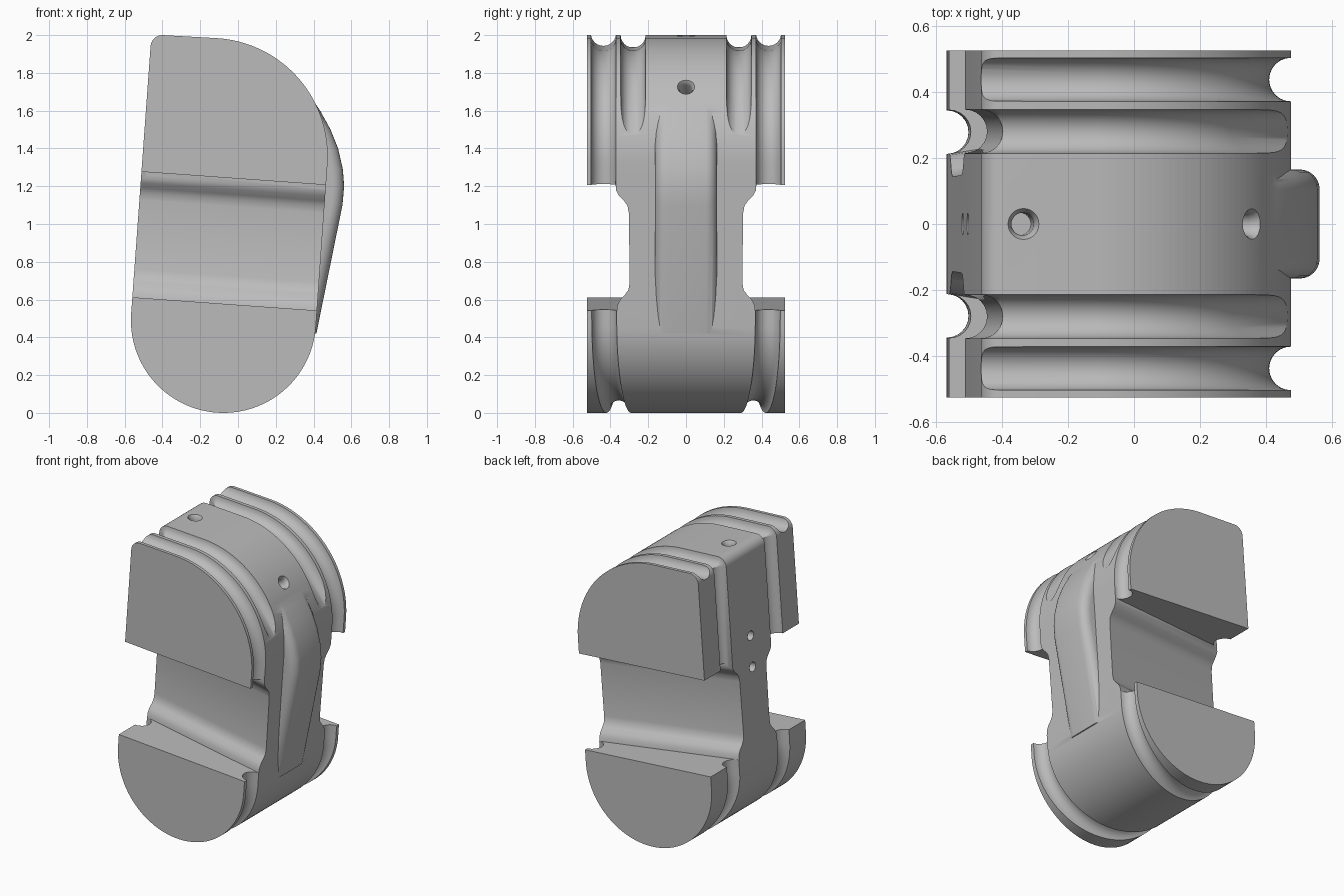
import bpy, bmesh, math
from mathutils import Vector, Matrix

if "Cube" in bpy.data.objects:
    bpy.data.objects.remove(bpy.data.objects["Cube"], do_unlink=True)

metal = bpy.data.materials.new("grey_metal")
metal.use_nodes = True
GREY = (0.5, 0.5, 0.5, 1)
metal.diffuse_color = GREY
metal.node_tree.nodes["Principled BSDF"].inputs["Base Color"].default_value = GREY

HALF = 0.525                      # half depth of the block
TILT = math.radians(4.1)          # lean of the block
TOP, TOP_R = Vector((-0.15, 1.36)), 0.625
LOW, LOW_R = Vector((-0.077, 0.49)), 0.49
CORNER, CORNER_R = Vector((-0.4, 1.937)), 0.063


def arc(centre, r, a, b, n):
    """Points on a circle in the x-z plane, angles in degrees plus the lean."""
    out = []
    for i in range(n + 1):
        t = math.radians(a + (b - a) * i / n) - TILT
        out.append(centre + r * Vector((math.cos(t), math.sin(t))))
    return out


def make(name, bm):
    bmesh.ops.recalc_face_normals(bm, faces=bm.faces)
    mesh = bpy.data.meshes.new(name)
    bm.to_mesh(mesh)
    bm.free()
    mesh.materials.append(metal)
    ob = bpy.data.objects.new(name, mesh)
    bpy.context.collection.objects.link(ob)
    return ob


def loft(name, rings):
    """Closed skin through equal rings of 3D points."""
    bm = bmesh.new()
    rows = [[bm.verts.new(p) for p in ring] for ring in rings]
    n = len(rows[0])
    for a, b in zip(rows, rows[1:]):
        for i in range(n):
            bm.faces.new((a[i], a[(i + 1) % n], b[(i + 1) % n], b[i]))
    bm.faces.new(rows[0])
    bm.faces.new(rows[-1])
    return make(name, bm)


def prism(name, outline, half):
    return loft(name, [[(p.x, y, p.y) for p in outline] for y in (-half, half)])


def tube(name, path, depth_of, r=0.066, n=24):
    """Round bar following an x-z path, with its y given by depth_of(x)."""
    rings = []
    for i, p in enumerate(path):
        t = (path[min(i + 1, len(path) - 1)] - path[max(i - 1, 0)]).normalized()
        ring = []
        for k in range(n):
            a = 2 * math.pi * k / n
            c, s = r * math.cos(a), r * math.sin(a)
            ring.append((p.x - t.y * c, depth_of(p.x) + s, p.y + t.x * c))
        rings.append(ring)
    return loft(name, rings)


def combine(target, other, operation="DIFFERENCE"):
    mod = target.modifiers.new("combine", "BOOLEAN")
    mod.operation, mod.solver, mod.object = operation, "EXACT", other
    graph = bpy.context.evaluated_depsgraph_get()
    mesh = bpy.data.meshes.new_from_object(target.evaluated_get(graph))
    target.modifiers.clear()
    target.data = mesh
    bpy.data.objects.remove(other, do_unlink=True)


# Main block
upper_arc = arc(TOP, TOP_R, 0, 90, 40)
corner_arc = arc(CORNER, CORNER_R, 90, 180, 10)
lower_arc = arc(LOW, LOW_R, 180, 360, 64)
body = prism("pivot_block", upper_arc + corner_arc + lower_arc, HALF)

# Raised rib on the curved side
crest = [Vector(p) for p in ((0.2, 1.7), (0.31, 1.77), (0.37, 1.695), (0.435, 1.6),
                             (0.49, 1.5), (0.53, 1.4), (0.555, 1.29), (0.562, 1.2),
                             (0.553, 1.1), (0.415, 0.42), (0.2, 0.42))]
rib = prism("rib", crest, 0.165)
bm = bmesh.new()
bm.from_mesh(rib.data)
rim = [e for e in bm.edges if abs(e.verts[0].co.y - e.verts[1].co.y) < 0.01
       and min(v.co.x for v in e.verts) > 0.25]
bmesh.ops.bevel(bm, geom=rim, offset=0.06, segments=6, profile=0.5, affect="EDGES")
bm.to_mesh(rib.data)
bm.free()
combine(body, rib, "UNION")


# Waist pockets narrow towards the flat side
def slant(x):
    return 0.158 * (x - 0.44)


step = [(0.37, 0), (0.366, 0.03), (0.35, 0.06), (0.325, 0.085), (0.307, 0.11), (0.3, 0.15)]
section = ([(1, 1.24)] + [(y, 1.24 - d) for y, d in step]
           + [(y, 0.572 + d) for y, d in reversed(step)] + [(1, 0.572)])
for side in (-1, 1):
    rings = [[(x, side * (y + slant(x)), z - x * math.tan(TILT)) for y, z in section]
             for x in (-0.9, 0.9)]
    combine(body, loft("pocket_cutter", rings))

# Rounded channels
down = Vector((-math.sin(TILT), -math.cos(TILT)))
across = Vector((-math.cos(TILT), math.sin(TILT)))
outer = [upper_arc[0] + down * 0.15] + upper_arc + [upper_arc[-1] + across * 0.6]
swept = arc(TOP, TOP_R, 40, 90, 24)
leave = (swept[0] - swept[1]).normalized()
inner = [swept[0] + leave * 0.6] + swept + corner_arc + [corner_arc[-1] + down * 0.75]
lower = [lower_arc[0] - down * 0.15] + lower_arc + [lower_arc[-1] - down * 0.15]
for side in (-1, 1):
    for path, depth_of in ((outer, lambda x: 0.437), (inner, lambda x: 0.28),
                           (lower, lambda x: 0.437 + slant(x))):
        combine(body, tube("channel_cutter", path, lambda x: side * depth_of(x)))


# Countersunk oil holes, drilled inwards along the surface normal
def drill(x, z, angle, r, flare):
    normal = Vector((math.cos(angle), 0, math.sin(angle)))
    spin = Vector((0, 0, 1)).rotation_difference(normal).to_matrix().to_4x4()
    place = Matrix.Translation((x, 0, z)) @ spin
    rings = []
    for rad, h in ((r, -0.15), (r, -0.03), (r + flare * 0.3, -0.012),
                   (r + flare, 0.003), (r + flare, 0.08)):
        rings.append([place @ Vector((rad * math.cos(k * math.pi / 12),
                                      rad * math.sin(k * math.pi / 12), h))
                      for k in range(24)])
    combine(body, loft("hole_cutter", rings))


drill(0.355, 1.725, math.radians(35), 0.033, 0.014)
drill(-0.335, 1.995, math.pi / 2 - TILT, 0.034, 0.014)
for z in (1.175, 1.39):
    drill(-0.566 + (z - 0.525) * math.tan(TILT), z, math.pi - TILT, 0.032, 0.001)

# Smooth curved faces, keep sharp edges
bpy.ops.object.select_all(action="DESELECT")
body.select_set(True)
bpy.context.view_layer.objects.active = body
bpy.ops.object.shade_smooth_by_angle(angle=math.radians(30))
